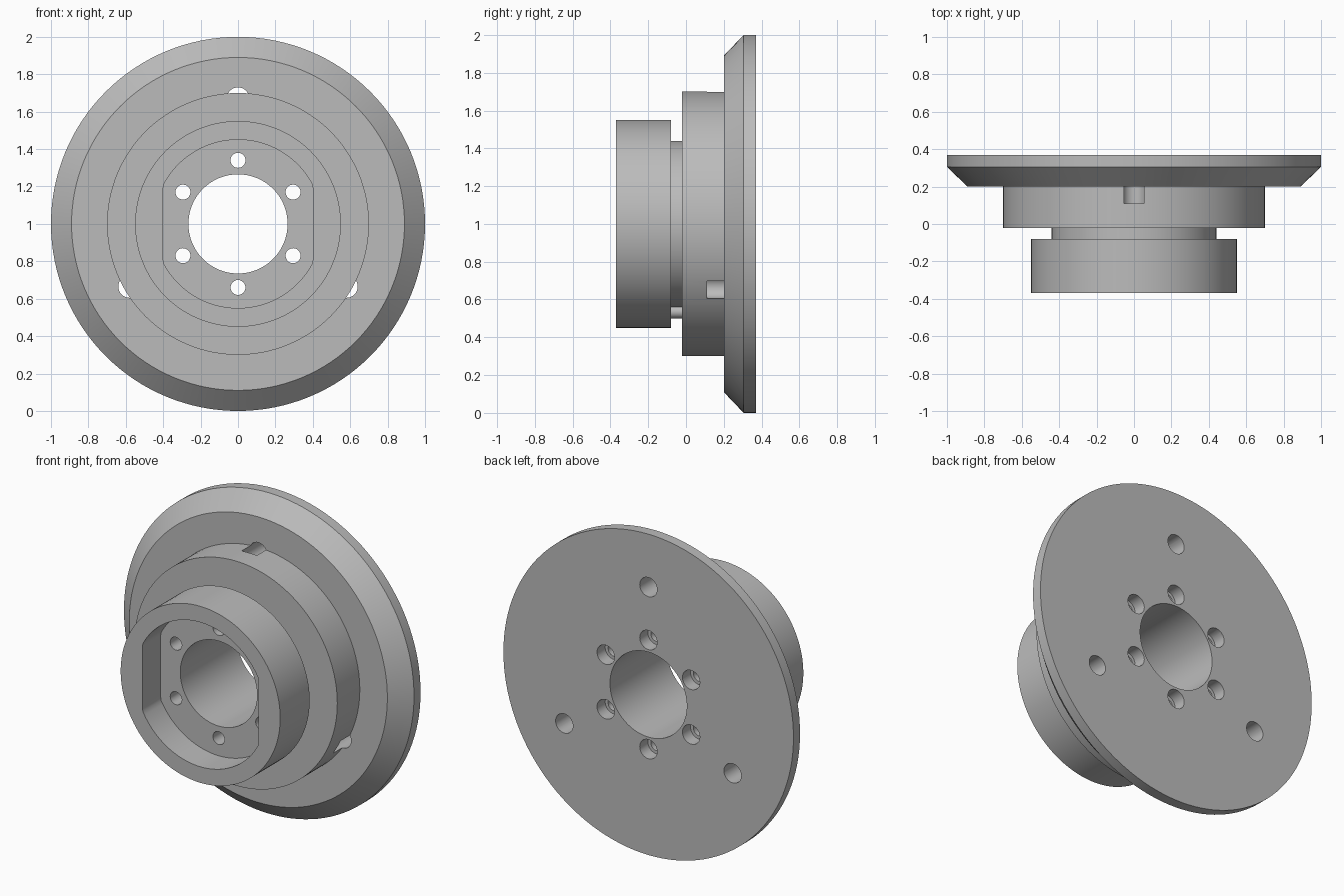
import bpy, bmesh
from math import sin, cos, pi, radians

if "Cube" in bpy.data.objects:
    bpy.data.objects.remove(bpy.data.objects["Cube"], do_unlink=True)

metal = bpy.data.materials.new("plain_grey")
metal.use_nodes = True
grey = (0.5, 0.5, 0.5, 1)
metal.diffuse_color = grey
metal.node_tree.nodes["Principled BSDF"].inputs["Base Color"].default_value = grey


def lathe(bm, profile, segs, cx=0, cz=1, closed=False):
    """Revolve (radius, y) points about an axis along y; cap the ends unless closed."""
    rings = []
    for r, y in profile:
        rings.append([bm.verts.new((cx + r * cos(2 * pi * i / segs), y,
                                    cz + r * sin(2 * pi * i / segs))) for i in range(segs)])
    pairs = list(zip(rings, rings[1:]))
    if closed:
        pairs.append((rings[-1], rings[0]))
    else:
        bm.faces.new(rings[0])
        bm.faces.new(rings[-1])
    for a, b in pairs:
        for i in range(segs):
            j = (i + 1) % segs
            bm.faces.new((a[i], a[j], b[j], b[i]))


def finish(bm, name, helper=False):
    bmesh.ops.recalc_face_normals(bm, faces=bm.faces)
    mesh = bpy.data.meshes.new(name)
    bm.to_mesh(mesh)
    bm.free()
    mesh.materials.append(metal)
    ob = bpy.data.objects.new(name, mesh)
    bpy.context.collection.objects.link(ob)
    ob.hide_render = helper
    return ob


def ring_of(count, radius):
    for k in range(count):
        a = radians(90) + 2 * pi * k / count
        yield radius * cos(a), 1 + radius * sin(a)


# Hub body: flange, drum, groove and collar around a plain bore
back, front, bore = 0.37, -0.37, 0.265
bm = bmesh.new()
lathe(bm, [(bore, back), (1, back), (1, 0.305), (0.89, 0.2), (0.7, 0.2), (0.7, -0.022),
           (0.44, -0.022), (0.44, -0.08), (0.55, -0.08), (0.55, front), (bore, front)],
      128, closed=True)
hub = finish(bm, "hub_body")

# Front pocket: round with two flat sides
bm = bmesh.new()
lathe(bm, [(0.45, -0.5), (0.45, -0.19)], 128)
for v in bm.verts:
    v.co.x = max(-0.4, min(0.4, v.co.x))
bmesh.ops.remove_doubles(bm, verts=bm.verts, dist=1e-5)
pocket = finish(bm, "pocket_cutter", True)

# Six counterbored screw holes and three blind flange holes
bm = bmesh.new()
for x, z in ring_of(6, 0.34):
    lathe(bm, [(0.04, -0.3), (0.04, 0.29), (0.06, 0.29), (0.06, 0.5)], 32, x, z)
for x, z in ring_of(3, 0.67):
    lathe(bm, [(0.06, 0.11), (0.06, 0.5)], 32, x, z)
holes = finish(bm, "hole_cutter", True)

for cutter in (pocket, holes):
    mod = hub.modifiers.new(cutter.name, 'BOOLEAN')
    mod.operation = 'DIFFERENCE'
    mod.solver = 'EXACT'
    mod.object = cutter

# Bake the cuts and drop the cutters
graph = bpy.context.evaluated_depsgraph_get()
cut_mesh = bpy.data.meshes.new_from_object(hub.evaluated_get(graph))
hub.modifiers.clear()
hub.data = cut_mesh
for cutter in (pocket, holes):
    bpy.data.objects.remove(cutter, do_unlink=True)

# Small pin bridging the groove at the bottom
bm = bmesh.new()
lathe(bm, [(0.035, -0.09), (0.035, -0.012)], 32, 0, 0.535)
pin = finish(bm, "groove_pin")

# Smooth round walls, crisp edges
bpy.ops.object.select_all(action='DESELECT')
for ob in (hub, pin):
    ob.select_set(True)
bpy.context.view_layer.objects.active = hub
bpy.ops.object.shade_smooth_by_angle(angle=radians(30))
